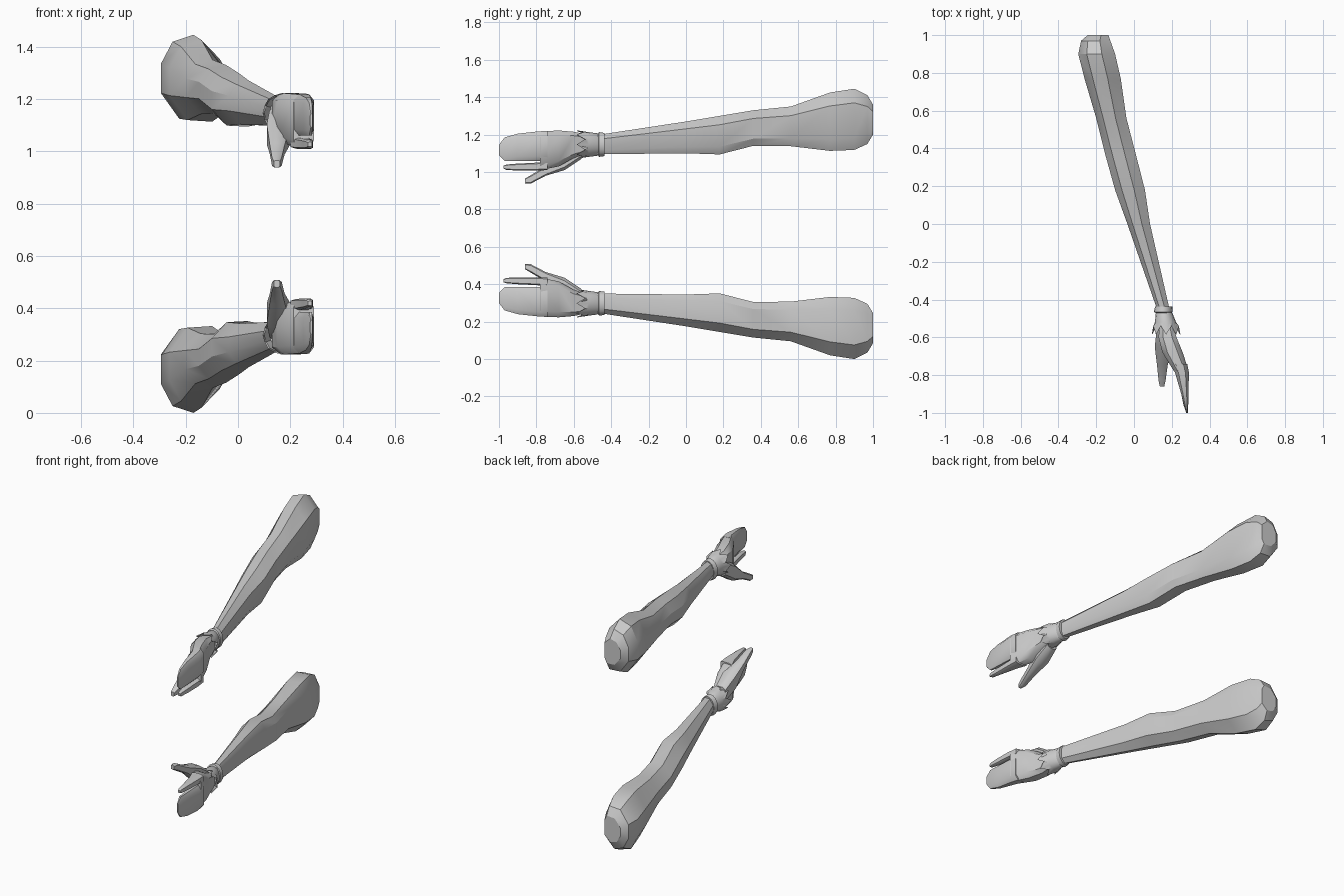
import bpy, bmesh, math

if "Cube" in bpy.data.objects:
    bpy.data.objects.remove(bpy.data.objects["Cube"])

HEIGHT = 1.445   # the second arm mirrors the first across half this height

grey = bpy.data.materials.new("plain grey")
grey.diffuse_color = (0.6, 0.6, 0.6, 1)
grey.use_nodes = True
grey.node_tree.nodes["Principled BSDF"].inputs["Base Color"].default_value = grey.diffuse_color

# Cross-section outlines in a unit box (u across, v up)
ARM = [(.23, .92), (.64, 1), (1, .77), (1, .2), (.85, 0), (.36, .02), (0, .32), (0, .66)]
SLAB = [(.25, 1), (.75, 1), (1, .85), (1, .15), (.75, 0), (.25, 0), (0, .15), (0, .85)]


def box_rings(outline, sections):
    """Fit the outline into each (y, x0, x1, z0, z1) box."""
    return [[(x0 + u * (x1 - x0), y, z0 + v * (z1 - z0)) for u, v in outline]
            for y, x0, x1, z0, z1 in sections]


def loft(name, rings, flip, angle=30):
    """Skin the rings, close both ends and optionally mirror in height."""
    bm = bmesh.new()
    loops = [[bm.verts.new((x, y, HEIGHT - z if flip else z)) for x, y, z in r] for r in rings]
    n = len(loops[0])
    for a, b in zip(loops, loops[1:]):
        for i in range(n):
            j = (i + 1) % n
            bm.faces.new((a[i], a[j], b[j], b[i]))
    bm.faces.new(loops[0])
    bm.faces.new(loops[-1])
    bmesh.ops.recalc_face_normals(bm, faces=bm.faces)
    me = bpy.data.meshes.new(name)
    bm.to_mesh(me)
    bm.free()
    me.materials.append(grey)
    me.shade_smooth()
    me.set_sharp_from_angle(angle=math.radians(angle))
    ob = bpy.data.objects.new(name, me)
    bpy.context.collection.objects.link(ob)
    return ob


# Arm, from the cut shoulder end to the wrist
arm = [(1.0, -.245, -.135, 1.2, 1.36), (.97, -.28, -.125, 1.15, 1.41),
       (.9, -.295, -.1, 1.118, 1.445), (.77, -.262, -.07, 1.113, 1.425),
       (.56, -.2, -.04, 1.138, 1.35), (.36, -.15, .012, 1.14, 1.33),
       (.18, -.1, .058, 1.094, 1.3), (0, -.035, .085, 1.1, 1.27),
       (-.46, .125, .19, 1.095, 1.2), (-.56, .14, .21, 1.1, 1.2)]

# Palm with its upper mitten of fingers, the separate finger and the thumb
palm = [(-.53, .135, .205, 1.1, 1.2), (-.6, .13, .225, 1.075, 1.215),
        (-.68, .15, .258, 1.03, 1.222), (-.78, .212, .29, 1.01, 1.217)]
fingers = [(-.74, .2, .282, 1.06, 1.22), (-.79, .218, .291, 1.06, 1.217),
           (-.9, .25, .288, 1.06, 1.205), (-.97, .267, .287, 1.06, 1.185),
           (-1.0, .276, .285, 1.09, 1.145)]
finger = [(-.74, .2, .28, 1.01, 1.055), (-.8, .225, .285, 1.008, 1.05),
          (-.9, .25, .286, 1.008, 1.045), (-.96, .262, .285, 1.011, 1.04),
          (-.975, .268, .282, 1.018, 1.035)]
thumb = [(-.56, .12, .19, 1.07, 1.17), (-.65, .11, .2, 1.01, 1.12),
         (-.75, .122, .178, .98, 1.03), (-.83, .13, .167, .938, .983),
         (-.86, .137, .16, .938, .965)]


def cuff_rings(sections, n=16):
    """Oval rings (y, centre x, half width, half height, zigzag depth)."""
    rings = []
    for y, cx, rx, rz, zig in sections:
        ring = []
        for i in range(n):
            a = 2 * math.pi * i / n
            k = 1 - .8 * zig if i % 2 else 1
            ring.append((cx + rx * k * math.cos(a), y + (zig if i % 2 else 0),
                         1.147 + rz * k * math.sin(a)))
        rings.append(ring)
    return rings


# Rolled band at the wrist and the pointed collar flaring towards the hand
band = [(-.437, .158, .038, .05, 0), (-.437, .158, .046, .062, 0),
        (-.465, .155, .05, .066, 0), (-.475, .157, .036, .05, 0)]
collar = [(-.46, .158, .036, .05, 0), (-.475, .16, .045, .06, 0),
          (-.52, .167, .056, .066, 0), (-.585, .17, .076, .076, .045),
          (-.58, .17, .07, .07, .045), (-.52, .167, .045, .055, 0)]

for flip, tag in ((False, "upper"), (True, "lower")):
    for part, sections in (("palm", palm), ("fingers", fingers),
                           ("small_finger", finger), ("thumb", thumb)):
        loft(f"{tag}_{part}", box_rings(SLAB, sections), flip, 40)
    loft(f"{tag}_arm", box_rings(ARM, arm), flip)
    loft(f"{tag}_wrist_band", cuff_rings(band), flip)
    loft(f"{tag}_pointed_collar", cuff_rings(collar), flip)
